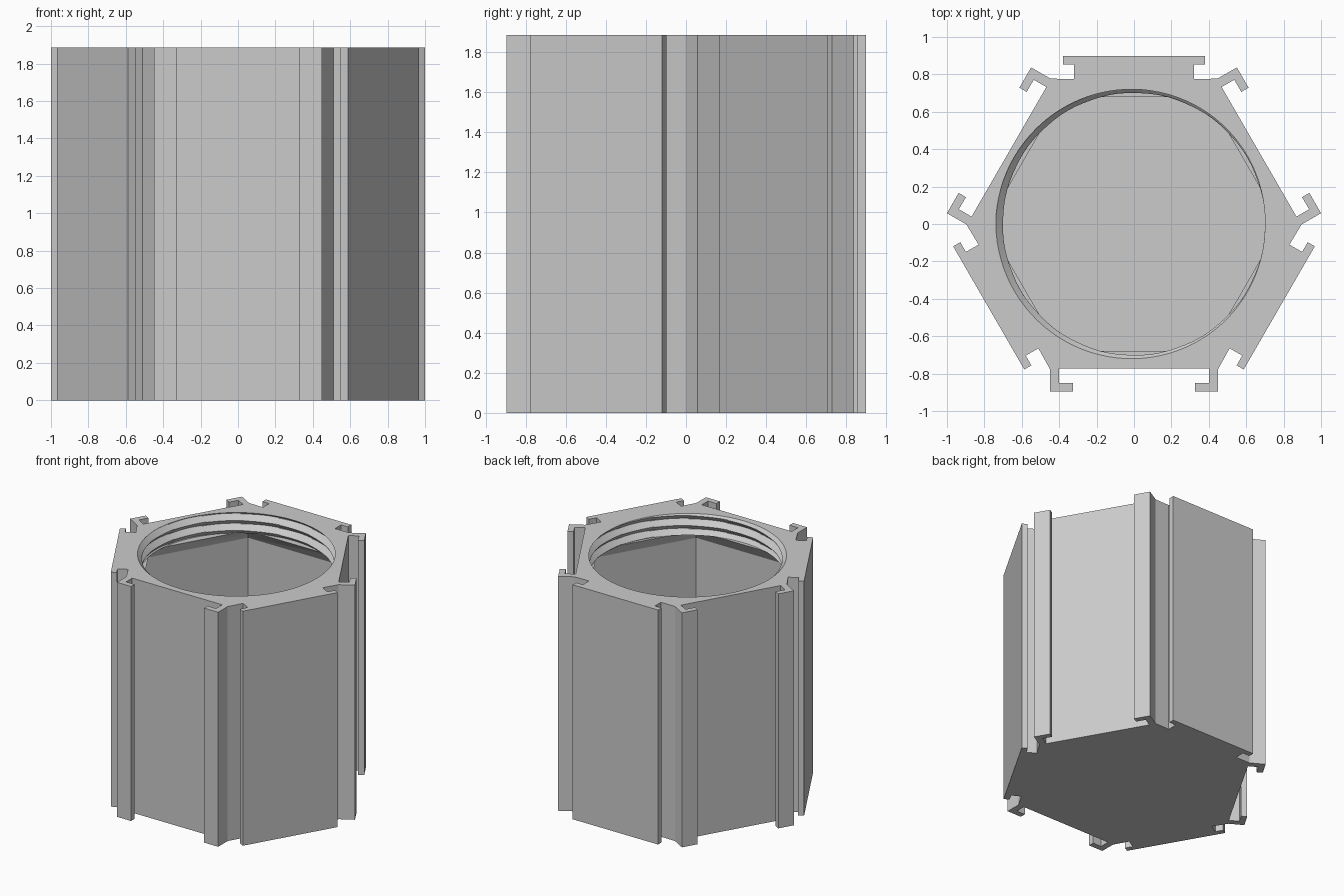
import bpy, bmesh, math
from mathutils import Matrix, Vector

if "Cube" in bpy.data.objects:
    bpy.data.objects.remove(bpy.data.objects["Cube"], do_unlink=True)

HEIGHT = 1.885
FLOOR = 0.05
BORE_R = 0.70
THREAD_DEPTH = 0.04
PITCH = 0.08
BORE_LENGTH = 0.17

grey = bpy.data.materials.new("light_grey")
grey.use_nodes = True
grey.diffuse_color = (0.6, 0.6, 0.6, 1)
grey.node_tree.nodes["Principled BSDF"].inputs["Base Color"].default_value = (0.6, 0.6, 0.6, 1)


def make_object(name, bm):
    bmesh.ops.recalc_face_normals(bm, faces=bm.faces)
    mesh = bpy.data.meshes.new(name)
    bm.to_mesh(mesh)
    bm.free()
    mesh.materials.append(grey)
    obj = bpy.data.objects.new(name, mesh)
    bpy.context.collection.objects.link(obj)
    return obj


def loft(name, rings):
    """Closed solid through rings of equal point count."""
    bm = bmesh.new()
    loops = [[bm.verts.new(p) for p in ring] for ring in rings]
    n = len(loops[0])
    for low, high in zip(loops, loops[1:]):
        for i in range(n):
            j = (i + 1) % n
            bm.faces.new((low[i], low[j], high[j], high[i]))
    bmesh.ops.triangulate(bm, faces=[f for f in bm.faces if len(rings) > 4])
    bm.faces.new(loops[0])
    bm.faces.new(loops[-1])
    return make_object(name, bm)


def hexagon(apothem, z):
    r = apothem / math.cos(math.pi / 6)
    return [(r * math.cos(math.tau * i / 6), r * math.sin(math.tau * i / 6), z)
            for i in range(6)]


def subtract(target, cutter):
    mod = target.modifiers.new("cut", "BOOLEAN")
    mod.operation = "DIFFERENCE"
    mod.solver = "EXACT"
    mod.object = cutter
    bpy.context.view_layer.objects.active = target
    bpy.ops.object.modifier_apply(modifier=mod.name)
    bpy.data.objects.remove(cutter, do_unlink=True)


def mirrored(half):
    return half + [(-x, y) for x, y in reversed(half)]


# Outline: T rails and hooked slots alternate around the hexagon
rail = mirrored([(0.32, 0.775), (0.32, 0.853), (0.38, 0.853), (0.38, 0.897)])
slot = mirrored([(0.45, 0.775), (0.45, 0.895), (0.325, 0.895),
                 (0.325, 0.85), (0.4, 0.85), (0.4, 0.772)])
outline = []
for side in range(6):
    turn = Matrix.Rotation(math.radians(60 * side), 3, "Z")
    outline += [turn @ Vector((x, y, 0)) for x, y in (slot if side % 2 else rail)]
body = loft("hexagonal_container",
            [[(p.x, p.y, z) for p in outline] for z in (0, HEIGHT)])

# Hexagonal chamber that tapers inward under the neck
subtract(body, loft("chamber_cutter", [
    hexagon(0.73, FLOOR), hexagon(0.73, HEIGHT - 0.255),
    hexagon(0.68, HEIGHT - BORE_LENGTH)]))

# Threaded neck
SEGMENTS, STEP = 96, 0.005
rows = []
for k in range(40):
    drop = BORE_LENGTH + 0.0005 - k * STEP
    row = []
    for i in range(SEGMENTS):
        a = math.tau * i / SEGMENTS
        wave = 1 - abs(2 * ((-drop / PITCH - a / math.tau) % 1) - 1)
        r = BORE_R + THREAD_DEPTH * wave
        row.append((r * math.cos(a), r * math.sin(a), HEIGHT - drop))
    rows.append(row)
subtract(body, loft("thread_cutter", rows))

bpy.ops.object.select_all(action="DESELECT")
body.select_set(True)
bpy.context.view_layer.objects.active = body
bpy.ops.object.shade_smooth_by_angle(angle=math.radians(25))
